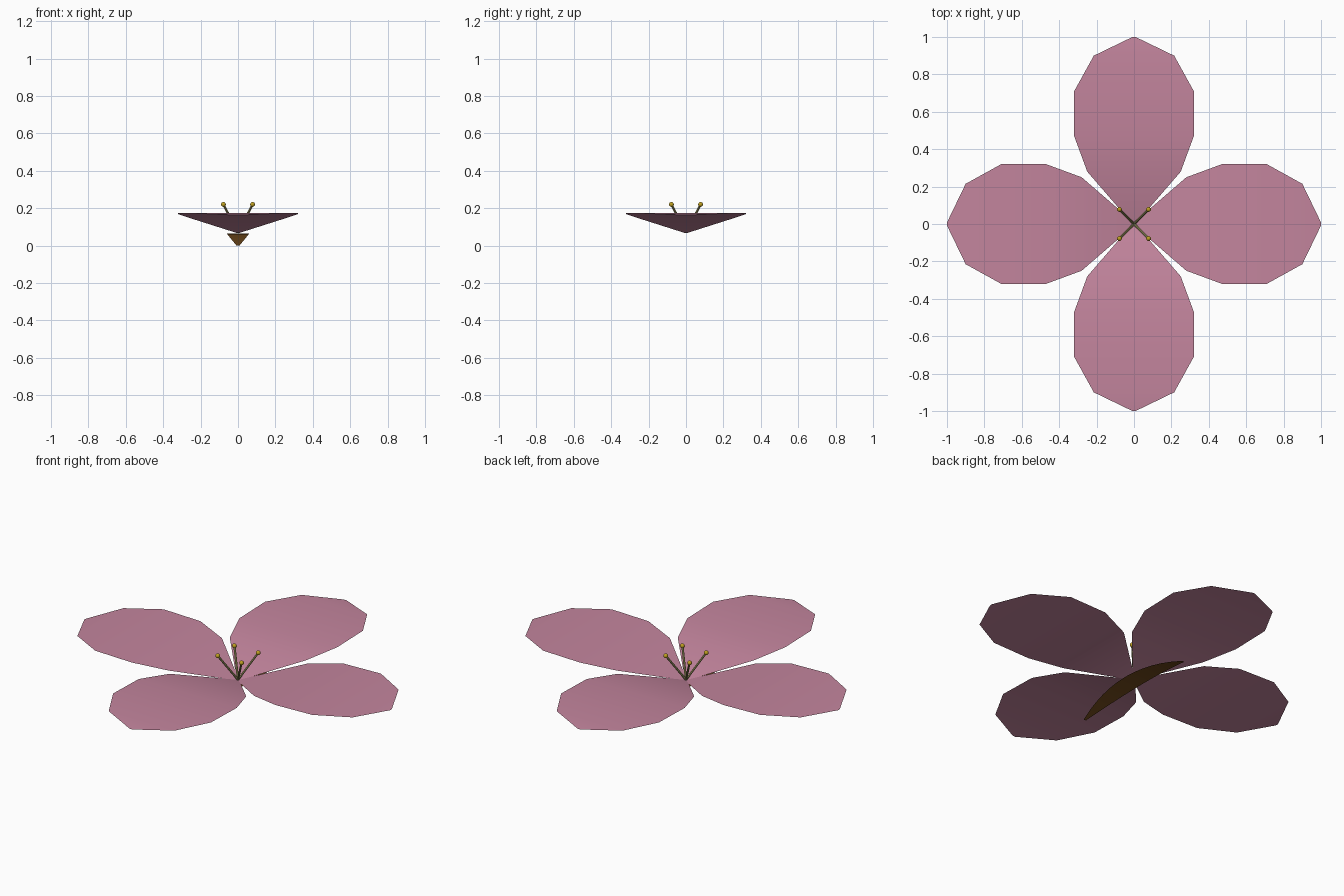
import bpy, math
from mathutils import Vector, Matrix

if "Cube" in bpy.data.objects:
    bpy.data.objects.remove(bpy.data.objects["Cube"])


def material(name, rgb):
    m = bpy.data.materials.new(name)
    m.diffuse_color = (*rgb, 1)
    m.use_nodes = True
    m.node_tree.nodes["Principled BSDF"].inputs["Base Color"].default_value = m.diffuse_color
    return m


PINK = material("petal pink", (0.55, 0.235, 0.34))
BROWN = material("sepal brown", (0.17, 0.07, 0.012))
OLIVE = material("filament olive", (0.40, 0.36, 0.14))
GOLD = material("anther gold", (0.52, 0.35, 0.015))


def strip(name, rows, mat, angle=0.0):
    """Thin sheet from rows of (distance, half width, height), turned about z."""
    verts, faces = [], []
    for d, w, z in rows:
        verts += [(d, -w, z), (d, w, z)]
    for i in range(len(rows) - 1):
        a = 2 * i
        faces.append((a, a + 2, a + 3, a + 1))
    mesh = bpy.data.meshes.new(name)
    mesh.from_pydata(verts, [], faces)
    mesh.transform(Matrix.Rotation(angle, 4, 'Z'))
    mesh.materials.append(mat)
    mesh.shade_smooth()
    ob = bpy.data.objects.new(name, mesh)
    bpy.context.collection.objects.link(ob)
    return ob


# Four petals, rising from the centre and dipping slightly at the tip
petal_rows = [(0.0, 0.008, 0.068), (0.28, 0.25, 0.145), (0.47, 0.32, 0.168),
              (0.71, 0.32, 0.174), (0.90, 0.215, 0.170), (1.0, 0.008, 0.160)]
for i in range(4):
    strip(f"petal_{i + 1}", petal_rows, PINK, i * math.pi / 2)

# Arched sepal strip underneath, running front to back
sepal_rows = []
for i in range(13):
    t = i / 6 - 1
    sepal_rows.append((0.41 * t, 0.008 + 0.052 * (1 - t * t), 0.064 * (1 - t * t)))
strip("sepal", sepal_rows, BROWN, math.pi / 2)

# Four stamens on the diagonals: filament and anther
base = Vector((0, 0, 0.07))
for i in range(4):
    a = math.pi / 4 + i * math.pi / 2
    tip = Vector((0.11 * math.cos(a), 0.11 * math.sin(a), 0.22))
    axis = tip - base
    bpy.ops.mesh.primitive_cylinder_add(
        vertices=8, radius=0.006, depth=axis.length, location=(base + tip) / 2,
        rotation=axis.to_track_quat('Z', 'Y').to_euler())
    ob = bpy.context.object
    ob.name = f"filament_{i + 1}"
    ob.data.materials.append(OLIVE)
    bpy.ops.object.shade_smooth_by_angle()
    bpy.ops.mesh.primitive_uv_sphere_add(segments=12, ring_count=8, radius=0.013, location=tip)
    ob = bpy.context.object
    ob.name = f"anther_{i + 1}"
    ob.data.materials.append(GOLD)
    bpy.ops.object.shade_smooth()
